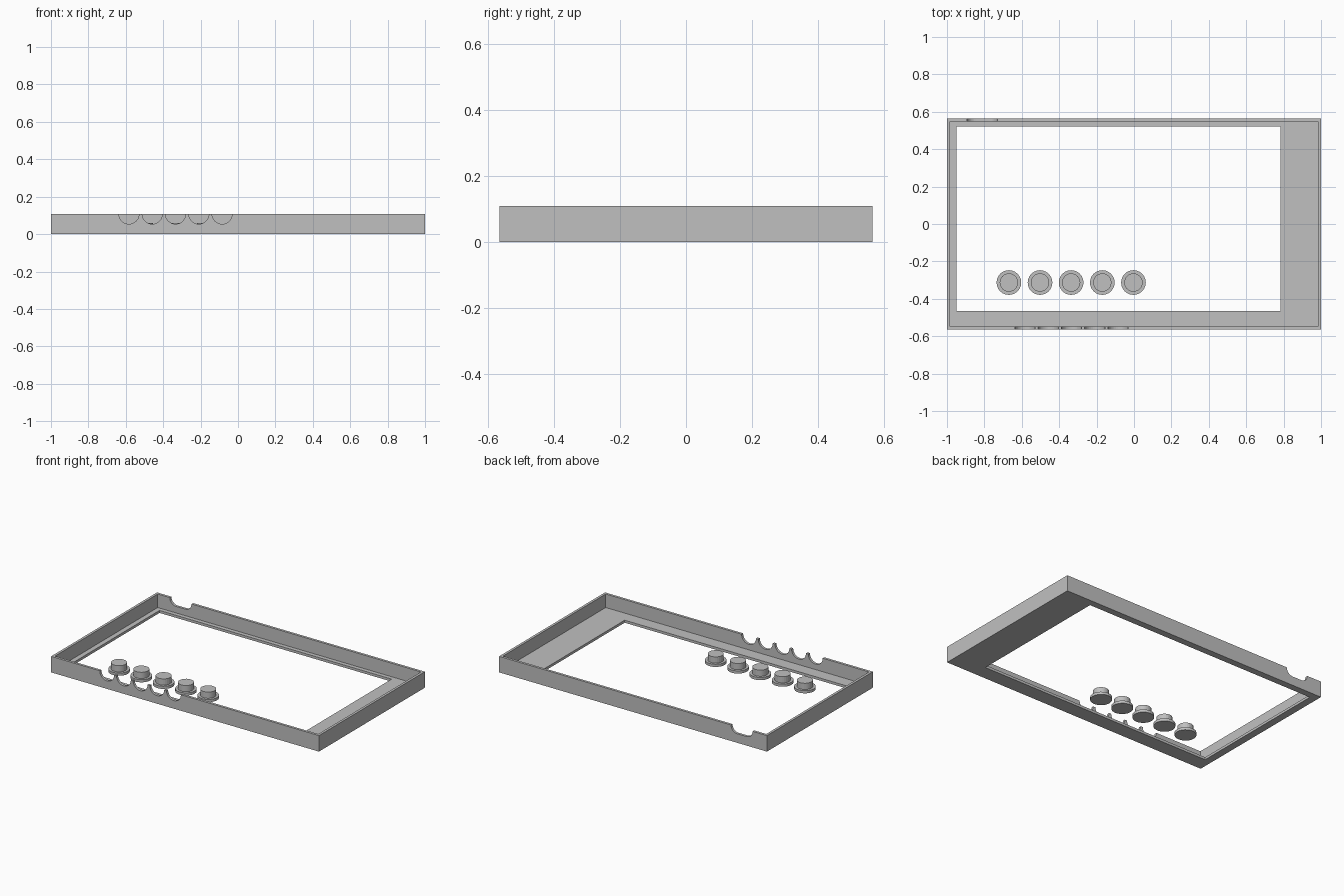
import bpy
import bmesh
import math

if "Cube" in bpy.data.objects:
    bpy.data.objects.remove(bpy.data.objects["Cube"], do_unlink=True)

HEIGHT, HALF_X, HALF_Y = 0.108, 1.0, 0.565
WALL, FLOOR = 0.017, 0.017

grey = bpy.data.materials.new("plain_grey")
grey.use_nodes = True
grey.diffuse_color = (0.53, 0.53, 0.53, 1)
grey.node_tree.nodes["Principled BSDF"].inputs["Base Color"].default_value = (0.53, 0.53, 0.53, 1)


def prism(name, outline, offset):
    """Closed solid from a ring of 3D points pushed along offset."""
    bm = bmesh.new()
    face = bm.faces.new([bm.verts.new(p) for p in outline])
    moved = bmesh.ops.extrude_face_region(bm, geom=[face])["geom"]
    bmesh.ops.translate(bm, vec=offset, verts=[g for g in moved if isinstance(g, bmesh.types.BMVert)])
    bmesh.ops.recalc_face_normals(bm, faces=bm.faces)
    mesh = bpy.data.meshes.new(name)
    bm.to_mesh(mesh)
    bm.free()
    mesh.materials.append(grey)
    obj = bpy.data.objects.new(name, mesh)
    bpy.context.collection.objects.link(obj)
    return obj


def box(name, x0, x1, y0, y1, z0, z1):
    ring = [(x0, y0, z0), (x1, y0, z0), (x1, y1, z0), (x0, y1, z0)]
    return prism(name, ring, (0, 0, z1 - z0))


def notch(x, half_width, radius, y):
    """Cutter with a rounded bottom, open at the rim of a wall centred on y."""
    steps = 16
    ring = [(x - half_width, y - WALL, HEIGHT + 0.05)]
    for i in range(steps + 1):
        a = math.pi + math.pi * i / steps
        shift = half_width - radius
        side = -shift if i <= steps / 2 else shift
        if i == steps / 2 and shift > 0:
            ring.append((x + shift, y - WALL, HEIGHT - radius))
            ring.insert(-1, (x - shift, y - WALL, HEIGHT - radius))
        else:
            ring.append((x + side + radius * math.cos(a), y - WALL, HEIGHT + radius * math.sin(a)))
    ring.append((x + half_width, y - WALL, HEIGHT + 0.05))
    return prism("notch_cutter", ring, (0, 2 * WALL, 0))


# Shallow tray, its inside, the off-centre window and the rim notches
frame = box("bezel_frame", -HALF_X, HALF_X, -HALF_Y, HALF_Y, 0, HEIGHT)
cutters = [
    box("cavity_cutter", WALL - HALF_X, HALF_X - WALL, WALL - HALF_Y, HALF_Y - WALL, FLOOR, 0.3),
    box("window_cutter", -0.95, 0.783, -0.464, 0.52, -0.1, 0.2),
    notch(-0.812, 0.081, 0.047, HALF_Y - WALL / 2),
]
cutters += [notch(-0.583 + 0.1245 * i, 0.054, 0.054, WALL / 2 - HALF_Y) for i in range(5)]
for cutter in cutters:
    cutter.hide_render = True
    mod = frame.modifiers.new("cut", "BOOLEAN")
    mod.operation = "DIFFERENCE"
    mod.solver = "EXACT"
    mod.object = cutter

# Bake the cuts so that no cutters remain
bpy.context.view_layer.update()
baked = bpy.data.meshes.new_from_object(frame.evaluated_get(bpy.context.evaluated_depsgraph_get()))
frame.modifiers.clear()
frame.data = baked
for cutter in cutters:
    bpy.data.objects.remove(cutter, do_unlink=True)


# Loose push buttons: a wide flange with a narrower cap, turned from one profile
def button(name, x, y):
    sides = 24
    bm = bmesh.new()
    rings = []
    for r, z in [(0.066, 0), (0.066, 0.018), (0.049, 0.018), (0.049, 0.06)]:
        rings.append([bm.verts.new((r * math.cos(math.tau * i / sides), r * math.sin(math.tau * i / sides), z))
                      for i in range(sides)])
    for low, high in zip(rings, rings[1:]):
        for i in range(sides):
            j = (i + 1) % sides
            bm.faces.new((low[i], low[j], high[j], high[i]))
    bm.faces.new(rings[0][::-1])
    bm.faces.new(rings[-1])
    mesh = bpy.data.meshes.new(name)
    bm.to_mesh(mesh)
    bm.free()
    mesh.materials.append(grey)
    obj = bpy.data.objects.new(name, mesh)
    obj.location = (x, y, 0)
    bpy.context.collection.objects.link(obj)


for n in range(5):
    button(f"push_button_{n + 1}", -0.669 + 0.1665 * n, -0.313)
